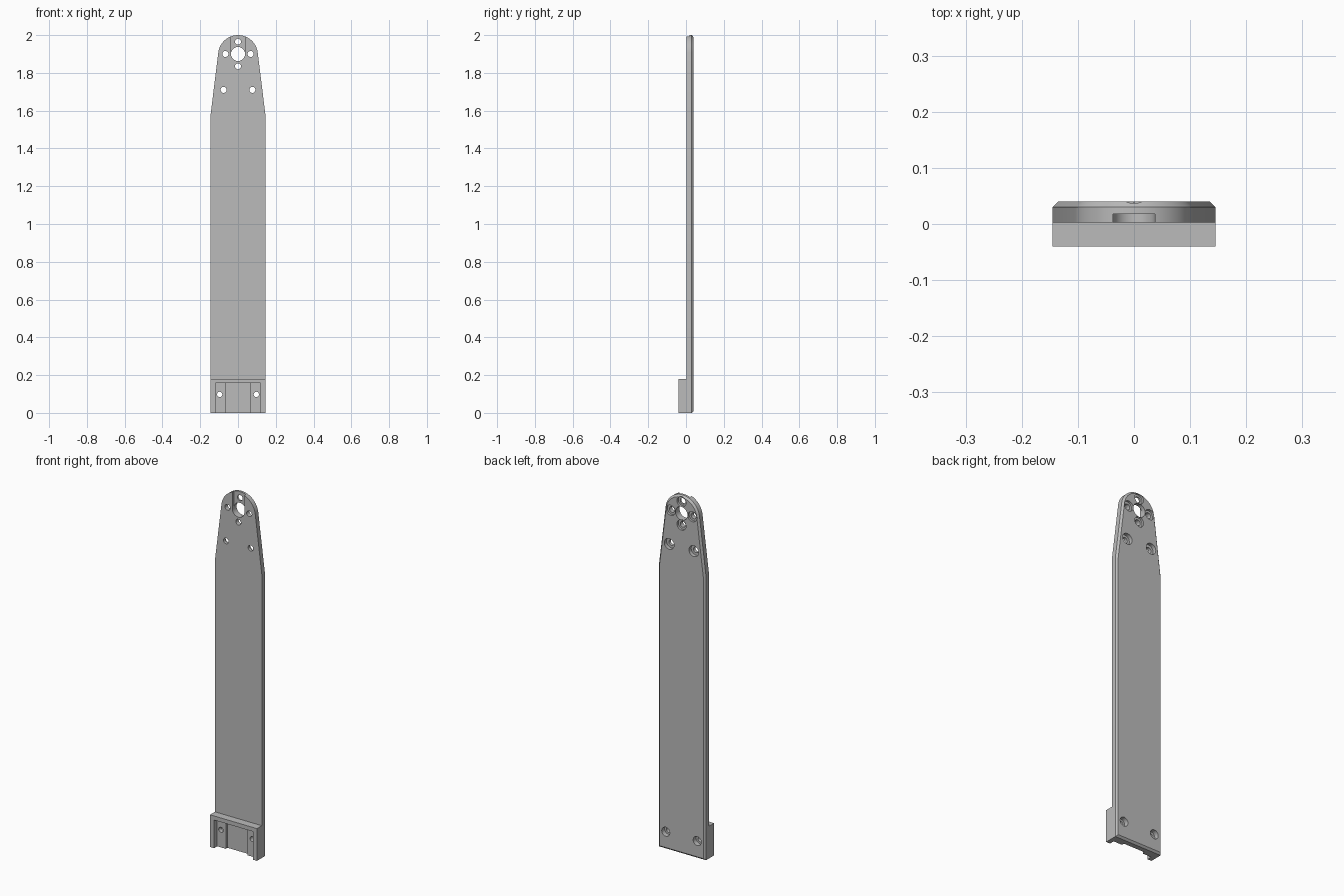
import bpy, bmesh, math
from mathutils import Matrix, Vector

old = bpy.data.objects.get("Cube")
if old:
    bpy.data.objects.remove(old, do_unlink=True)

FRONT, BACK = 0.003, 0.04      # faces of the plate
HALF = 0.145                   # half width

grey = bpy.data.materials.new("plain grey")
grey.use_nodes = True
grey.diffuse_color = (0.5, 0.5, 0.5, 1)
grey.node_tree.nodes["Principled BSDF"].inputs["Base Color"].default_value = (0.5, 0.5, 0.5, 1)


def make_object(name, bm):
    bmesh.ops.recalc_face_normals(bm, faces=bm.faces[:])
    mesh = bpy.data.meshes.new(name)
    bm.to_mesh(mesh)
    bm.free()
    mesh.materials.append(grey)
    obj = bpy.data.objects.new(name, mesh)
    bpy.context.collection.objects.link(obj)
    return obj


def box(name, x0, x1, y0, y1, z0, z1):
    bm = bmesh.new()
    size = Matrix.Diagonal((x1 - x0, y1 - y0, z1 - z0, 1))
    middle = Matrix.Translation(((x0 + x1) / 2, (y0 + y1) / 2, (z0 + z1) / 2))
    bmesh.ops.create_cube(bm, size=1, matrix=middle @ size)
    return make_object(name, bm)


def cylinder(name, x, z, radius, y0, y1):
    bm = bmesh.new()
    turn = Matrix.Translation((x, (y0 + y1) / 2, z)) @ Matrix.Rotation(math.pi / 2, 4, 'X')
    bmesh.ops.create_cone(bm, cap_ends=True, segments=32, radius1=radius,
                          radius2=radius, depth=y1 - y0, matrix=turn)
    return make_object(name, bm)


def cut(target, cutter):
    mod = target.modifiers.new("cut", 'BOOLEAN')
    mod.operation = 'DIFFERENCE'
    mod.solver = 'EXACT'
    mod.object = cutter
    bpy.context.view_layer.objects.active = target
    bpy.ops.object.modifier_apply(modifier=mod.name)


def cut_and_discard(targets, cutter):
    for target in targets:
        cut(target, cutter)
    bpy.data.objects.remove(cutter, do_unlink=True)


# Plate: tapered outline with a rounded top, chamfered along the back
R = 0.105
tilt = math.radians(7)
outline = [(-HALF, 0), (HALF, 0), (HALF, 1.58)]
for i in range(33):
    a = tilt + (math.pi - 2 * tilt) * i / 32
    outline.append((R * math.cos(a), 2 - R + R * math.sin(a)))
outline.append((-HALF, 1.58))

bm = bmesh.new()
face = bm.faces.new([bm.verts.new((x, FRONT, z)) for x, z in outline])
ext = bmesh.ops.extrude_face_region(bm, geom=[face])
back_verts = [v for v in ext["geom"] if isinstance(v, bmesh.types.BMVert)]
bmesh.ops.translate(bm, verts=back_verts, vec=Vector((0, BACK - FRONT, 0)))
back_edges = [e for e in bm.edges if all(v.co.y > BACK - 0.001 for v in e.verts)]
bmesh.ops.bevel(bm, geom=back_edges, offset=0.01, segments=1, affect='EDGES')
plate = make_object("blade_plate", bm)

# Foot block with a stepped recess open at the bottom
foot = box("foot_block", -HALF, HALF, -0.04, FRONT, 0, 0.18)
cut_and_discard([foot], box("recess_cutter", -0.12, 0.12, -0.1, -0.012, -0.1, 0.157))
cut_and_discard([foot], box("channel_cutter", -0.067, 0.067, -0.1, 0.05, -0.1, 0.157))

# Cable slot and main hole at the top
cut_and_discard([plate], box("slot_cutter", -0.037, 0.037, -0.1, 0.018, 1.9, 2.1))
cut_and_discard([plate], cylinder("main_hole_cutter", 0, 1.9, 0.0372, -0.1, 0.1))

# Screw holes: x, z, radius, counterbore radius, counterbore depth
holes = [(0, 1.965, 0.016, 0.028, 0.012), (0, 1.835, 0.016, 0.028, 0.012)]
for side in (-1, 1):
    holes += [(side * 0.067, 1.9, 0.016, 0.028, 0.012),
              (side * 0.076, 1.71, 0.016, 0.03, 0.02),
              (side * 0.097, 0.098, 0.014, 0.025, 0.026)]
for x, z, radius, bore, depth in holes:
    targets = [plate, foot] if z < 0.2 else [plate]
    cut_and_discard(targets, cylinder("hole_cutter", x, z, radius, -0.1, 0.1))
    cut_and_discard([plate], cylinder("bore_cutter", x, z, bore, BACK - depth, 0.1))

# Smooth the curved walls, keep the edges crisp
bpy.ops.object.select_all(action='DESELECT')
for obj in (plate, foot):
    obj.select_set(True)
bpy.context.view_layer.objects.active = plate
bpy.ops.object.shade_smooth_by_angle(angle=math.radians(25))
